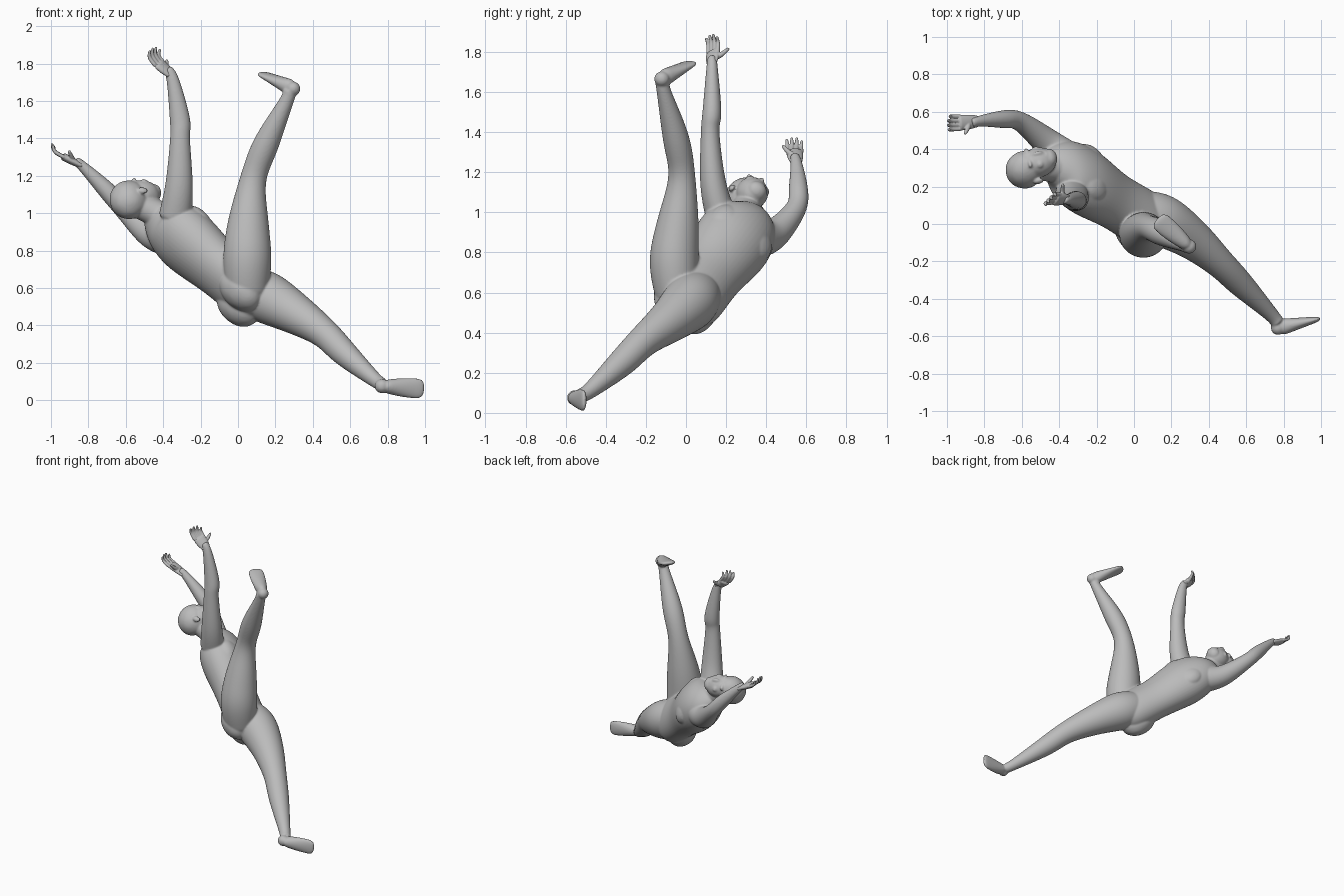
import bpy, bmesh, math
from mathutils import Vector as V, Matrix

cube = bpy.data.objects.get("Cube")
if cube:
    bpy.data.objects.remove(cube)

grey = (.5, .5, .5, 1)
skin = bpy.data.materials.new("plain grey")
skin.use_nodes = True
skin.diffuse_color = grey
skin.node_tree.nodes["Principled BSDF"].inputs["Base Color"].default_value = grey


def flowing(keys, steps=3):
    """Smooth run of points and radii through a few keys."""
    keys = [V(key) for key in keys]
    padded = [keys[0], *keys, keys[-1]]
    for before, start, end, after in zip(padded, padded[1:], padded[2:], padded[3:]):
        leave, arrive = (end - before) / 2, (after - start) / 2
        for step in range(steps):
            t = step / steps
            ease = t * t * (3 - 2 * t)
            yield (start.lerp(end, ease) + leave * t * (1 - t) ** 2
                   - arrive * t * t * (1 - t))
    yield keys[-1]


def tube(bm, side, stations, sides=12):
    """Closed tube; each station is a point, a width and a thickness."""
    points = [point for point, width, depth in stations]
    rings = []
    last = len(points) - 1
    for i, (point, width, depth) in enumerate(stations):
        along = (points[min(i + 1, last)] - points[max(i - 1, 0)]).normalized()
        across = V(side)
        across = (across - across.dot(along) * along).normalized()
        out = along.cross(across)
        angles = [math.tau * k / sides for k in range(sides)]
        rings.append([bm.verts.new(point + across * width * math.cos(a) + out * depth * math.sin(a))
                      for a in angles])
    for ring, following in zip(rings, rings[1:]):
        for k in range(sides):
            bm.faces.new((ring[k - 1], ring[k], following[k], following[k - 1]))
    bm.faces.new(rings[0])
    bm.faces.new(rings[-1])


def limb(bm, side, keys, flat=1, sides=12):
    """Tube along keys of x, y, z and radius, flattened by one ratio."""
    tube(bm, side, [(key.xyz, key.w * 1.04, key.w * flat * 1.04) for key in flowing(keys)], sides)


def frame(side, up):
    """Left, up and front directions of a body part."""
    up = V(up).normalized()
    side = V(side)
    left = (side - side.dot(up) * up).normalized()
    return Matrix((left, up, left.cross(up))).transposed()


def blob(bm, origin, axes, offset, radii):
    """Ellipsoid placed and sized along a part's own directions."""
    shape = axes @ Matrix.Diagonal(V(radii))
    place = Matrix.Translation(V(origin) + axes @ V(offset))
    bmesh.ops.create_icosphere(bm, subdivisions=2, radius=1.03, matrix=place @ shape.to_4x4())


def foot(bm, side, heel, toe):
    """Round heel, then a sole that widens and thins toward the toes."""
    heel, toe = V(heel), V(toe)
    tube(bm, side, [(heel.lerp(toe, t), .034 + .023 * math.sin(2 * t), .05 - .038 * t)
                    for t in (0, .25, .5, .75, 1)])
    blob(bm, heel, Matrix.Identity(3), (0, 0, 0), [.04] * 3)


def finish(bm, name, voxel, rounds):
    """Fuse the overlapping shapes into one smooth surface."""
    bmesh.ops.recalc_face_normals(bm, faces=bm.faces)
    mesh = bpy.data.meshes.new(name)
    bm.to_mesh(mesh)
    bm.free()
    mesh.materials.append(skin)
    item = bpy.data.objects.new(name, mesh)
    bpy.context.collection.objects.link(item)
    rounding = item.modifiers.new("round", 'SUBSURF')
    rounding.levels = rounding.render_levels = 2
    fuse = item.modifiers.new("fuse", 'REMESH')
    fuse.mode = 'VOXEL'
    fuse.voxel_size = voxel
    fuse.use_smooth_shade = True
    soften = item.modifiers.new("soften", 'SMOOTH')
    soften.factor = .5
    soften.iterations = rounds


def hand(name, side, wrist, knuckle, reach, curl, thumb):
    """Palm, four curved fingers and a thumb."""
    bm = bmesh.new()
    side = V(side).normalized()
    wrist, knuckle, reach, curl, thumb = map(V, (wrist, knuckle, reach, curl, thumb))
    middle = (wrist + knuckle) / 2
    limb(bm, side, [(*wrist, .03), (*middle, .04), (*knuckle, .042)], .5)
    for place, length in zip((-1.5, -.5, .5, 1.5), (.9, 1, 1, .8)):
        spread = side * place * .023
        root = middle.lerp(knuckle, .7) + spread
        bend = knuckle + spread + reach * length / 2 + curl
        tip = knuckle + spread * 1.1 + reach * length
        limb(bm, side, [(*root, .011), (*bend, .011), (*tip, .007)], sides=8)
    joint = middle.lerp(thumb, .5) - reach * .1
    limb(bm, reach, [(*middle, .018), (*joint, .014), (*thumb, .008)], sides=8)
    finish(bm, name, .004, 2)


X, Y, Z = Matrix.Identity(3)
body = bmesh.new()

# Torso from pelvis to neck
across_chest = (-.15, .8, -.6)
limb(body, across_chest, [
    (.15, -.03, .5, .09), (.08, .01, .56, .17), (-.1, .12, .7, .17),
    (-.27, .23, .85, .2), (-.38, .3, .94, .165), (-.46, .3, 1.01, .075)], .8)
limb(body, Y, [(-.36, .29, .94, .1), (-.44, .3, 1, .075), (-.55, .3, 1.05, .07)])

# Breast muscles and buttocks
trunk = frame(across_chest, (-.7, .4, .6))
for s in (-1, 1):
    blob(body, (-.28, .24, .86), trunk, (.075 * s, 0, .06), (.11, .12, .08))
    blob(body, (.04, .02, .57), trunk, (.065 * s, 0, -.045), (.11, .14, .1))

# Head: skull, cheeks, chin, nose and lips
middle_of_head = (-.54, .305, 1.075)
head = frame((0, .8, -.6), (-1, -.2, .1))
for offset, radii in [
        ((0, .045, -.01), (.1, .108, .113)), ((0, -.03, .03), (.083, .1, .084)),
        ((0, -.09, .05), (.055, .045, .05)), ((0, -.03, .107), (.014, .03, .017)),
        ((0, -.075, .092), (.026, .012, .012))]:
    blob(body, middle_of_head, head, offset, radii)

# Brows, cheekbones and ears
for s in (-1, 1):
    blob(body, middle_of_head, head, (.034 * s, .022, .088), (.034, .012, .016))
    blob(body, middle_of_head, head, (.042 * s, -.03, .075), (.03, .025, .025))
    blob(body, middle_of_head, head, (.094 * s, -.01, -.01), (.012, .03, .02))

# Right arm reaching straight up, left arm bent back beyond the head
limb(body, X, [
    (-.34, .18, .96, .09), (-.315, .135, 1.14, .075), (-.31, .12, 1.4, .053),
    (-.31, .13, 1.5, .055), (-.35, .13, 1.72, .033), (-.38, .13, 1.77, .026)], .87)
limb(body, Y, [
    (-.38, .36, .87, .1), (-.47, .44, .89, .077), (-.61, .55, 1.02, .052),
    (-.7, .56, 1.12, .048), (-.83, .55, 1.25, .028), (-.87, .54, 1.28, .024)])

# Right leg lifted high
limb(body, X, [
    (.05, -.04, .55, .11), (.05, -.06, .75, .13), (.055, -.04, .95, .11),
    (.08, -.02, 1.18, .07), (.15, -.05, 1.37, .07), (.26, -.11, 1.6, .038),
    (.28, -.12, 1.66, .037)], .95)
foot(body, (.66, .75, 0), (.295, -.12, 1.665), (.12, .03, 1.75))

# Left leg stretched down
limb(body, Y, [
    (.03, .06, .6, .12), (.15, .02, .55, .14), (.31, -.08, .46, .11),
    (.46, -.21, .36, .08), (.57, -.32, .25, .07), (.73, -.48, .11, .04),
    (.77, -.53, .085, .037)])
foot(body, Z, (.77, -.555, .075), (1, -.505, .06))
finish(body, "body", .006, 6)

hand("right_hand", (.7, .7, .2), (-.355, .13, 1.74), (-.425, .135, 1.8),
     (-.02, -.01, .088), (-.016, .005, 0), (-.38, .215, 1.82))
hand("left_hand", Y, (-.83, .55, 1.25), (-.94, .54, 1.305),
     (-.055, 0, .07), (-.015, 0, -.008), (-.905, .48, 1.335))
